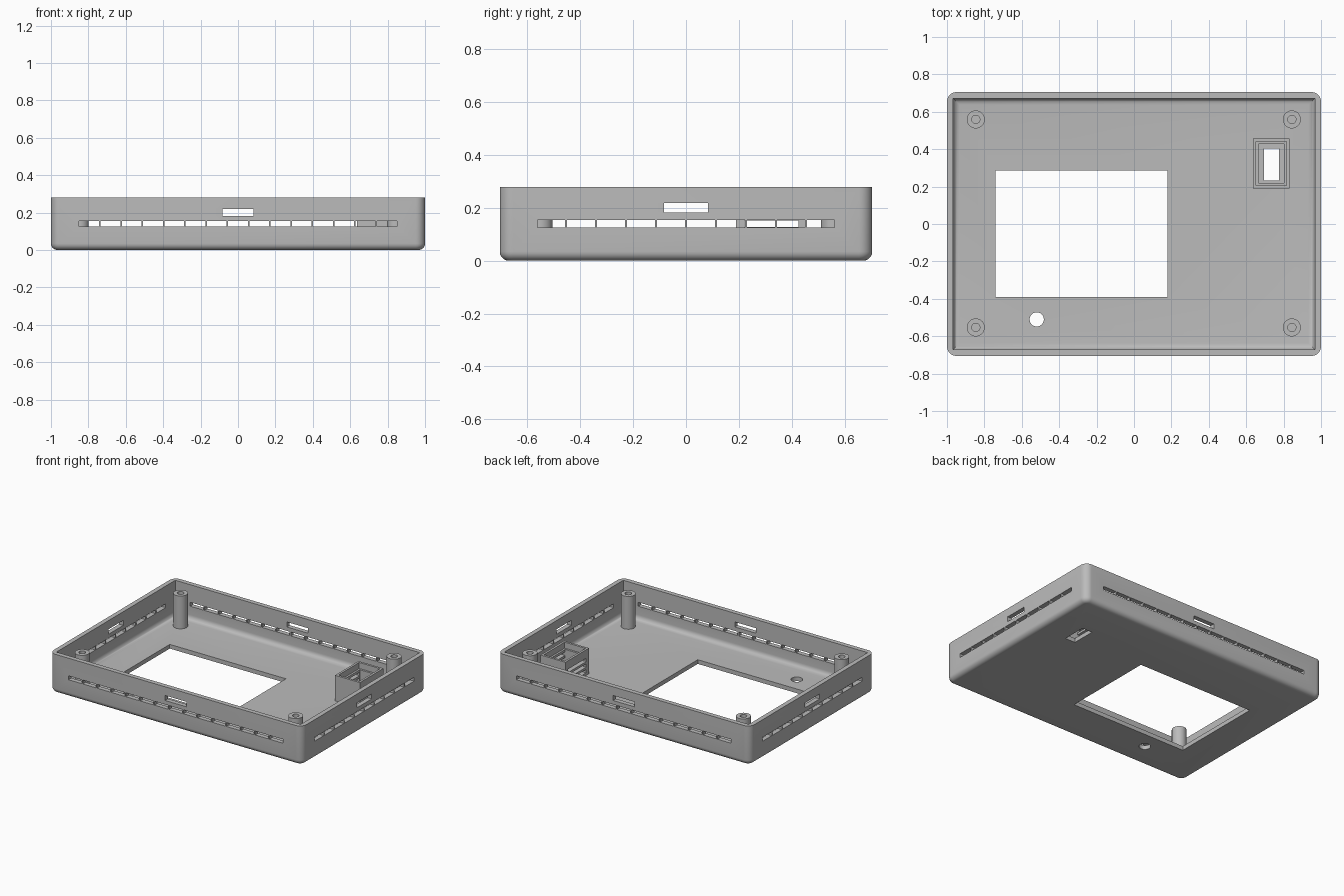
import bpy, bmesh, math
from mathutils import Matrix, Vector

cube = bpy.data.objects.get("Cube")
if cube:
    bpy.data.objects.remove(cube, do_unlink=True)

grey = bpy.data.materials.new("grey_plastic")
grey.use_nodes = True
COLOUR = (0.5, 0.5, 0.5, 1)
grey.diffuse_color = COLOUR
grey.node_tree.nodes["Principled BSDF"].inputs["Base Color"].default_value = COLOUR


def add_box(bm, x, y, z):
    """Add a box given by its x, y and z ranges; return its vertices."""
    mid = Vector([(a + b) / 2 for a, b in (x, y, z)])
    size = [b - a for a, b in (x, y, z)]
    matrix = Matrix.Translation(mid) @ Matrix.Diagonal((*size, 1))
    return bmesh.ops.create_cube(bm, size=1, matrix=matrix)["verts"]


def bevel(bm, test, radius, segments):
    """Round the edges whose two end points pass the test."""
    edges = [e for e in bm.edges if test(e.verts[0].co, e.verts[1].co)]
    bmesh.ops.bevel(bm, geom=edges, offset=radius, offset_type='OFFSET',
                    segments=segments, profile=0.5, affect='EDGES')


def make(name, bm):
    bmesh.ops.recalc_face_normals(bm, faces=bm.faces)
    mesh = bpy.data.meshes.new(name)
    bm.to_mesh(mesh)
    bm.free()
    mesh.materials.append(grey)
    obj = bpy.data.objects.new(name, mesh)
    bpy.context.collection.objects.link(obj)
    return obj


def activate(obj):
    bpy.ops.object.select_all(action='DESELECT')
    obj.select_set(True)
    bpy.context.view_layer.objects.active = obj


def cut(obj, bm):
    """Subtract the cutter mesh from the object and discard it."""
    cutter = make("cutter", bm)
    cutter.hide_render = True
    mod = obj.modifiers.new("cut", 'BOOLEAN')
    mod.operation, mod.solver, mod.object = 'DIFFERENCE', 'EXACT', cutter
    activate(obj)
    bpy.ops.object.modifier_apply(modifier=mod.name)
    bpy.data.objects.remove(cutter, do_unlink=True)


def smooth(obj):
    activate(obj)
    bpy.ops.object.shade_smooth_by_angle(angle=math.radians(35))


HX, HY, HEIGHT, WALL, FLOOR = 1.0, 0.705, 0.28, 0.033, 0.03

# Tray: rounded outer block
bm = bmesh.new()
add_box(bm, (-HX, HX), (-HY, HY), (0, HEIGHT))
bevel(bm, lambda a, b: abs(a.z - b.z) > 0.1, 0.05, 8)
bevel(bm, lambda a, b: a.z < 0.001 and b.z < 0.001, 0.035, 6)
tray = make("tray", bm)

# Hollow with filleted floor edges
bm = bmesh.new()
ix, iy = HX - WALL, HY - WALL
add_box(bm, (-ix, ix), (-iy, iy), (FLOOR, 0.4))
bevel(bm, lambda a, b: a.z < 0.1 and b.z < 0.1, 0.035, 6)
cut(tray, bm)

# Floor openings: display window, switch hole and round hole
bm = bmesh.new()
add_box(bm, (-0.74, 0.18), (-0.39, 0.285), (-0.1, 0.1))
add_box(bm, (0.695, 0.775), (0.232, 0.404), (-0.1, 0.1))
bmesh.ops.create_cone(bm, cap_ends=True, segments=32, radius1=0.038, radius2=0.038,
                      depth=0.2, matrix=Matrix.Translation((-0.52, -0.51, 0)))
cut(tray, bm)

# Wall openings: a row of vents and one port in each wall
bm = bmesh.new()
RIB = 0.004


def wall_openings(half, count, depth, along_x):
    pitch = 2 * half / count
    spans = [(-half + i * pitch + RIB, -half + (i + 1) * pitch - RIB, 0.126, 0.154)
             for i in range(count)]
    spans.append((-0.084, 0.084, 0.182, 0.218))
    for side in (-1, 1):
        across = sorted((side * (depth - 0.06), side * (depth + 0.06)))
        for a, b, low, high in spans:
            x, y = ((a, b), across) if along_x else (across, (a, b))
            add_box(bm, x, y, (low, high))


wall_openings(0.853, 15, HY, True)
wall_openings(0.567, 10, HX, False)
cut(tray, bm)
smooth(tray)

# Screw posts with blind holes
profile = [(0.048, 0.02), (0.048, 0.265), (0.022, 0.265), (0.022, 0.06), (0, 0.06)]
for side, x in (("right", -0.846), ("left", 0.844)):
    for end, y in (("front", -0.553), ("back", 0.559)):
        bm = bmesh.new()
        verts = [bm.verts.new((r, 0, z)) for r, z in profile]
        edges = [bm.edges.new(pair) for pair in zip(verts, verts[1:])]
        bmesh.ops.spin(bm, geom=verts + edges, cent=(0, 0, 0), axis=(0, 0, 1),
                       angle=math.tau, steps=32)
        bmesh.ops.remove_doubles(bm, verts=bm.verts, dist=0.0001)
        post = make(f"screw_post_{end}_{side}", bm)
        post.location = (x, y, 0)
        smooth(post)

# Switch housing: stepped open box with louvres on both x sides
bm = bmesh.new()
add_box(bm, (0.635, 0.832), (0.19, 0.457), (0.02, 0.213))
housing = make("switch_housing", bm)
for inset, low in ((0.016, 0.17), (0.03, -0.1)):
    bm = bmesh.new()
    add_box(bm, (0.635 + inset, 0.832 - inset), (0.19 + inset, 0.457 - inset), (low, 0.4))
    cut(housing, bm)
bm = bmesh.new()
for z in (0.06, 0.1, 0.14):
    add_box(bm, (0.5, 0.95), (0.222, 0.425), (z - 0.012, z + 0.012))
cut(housing, bm)
